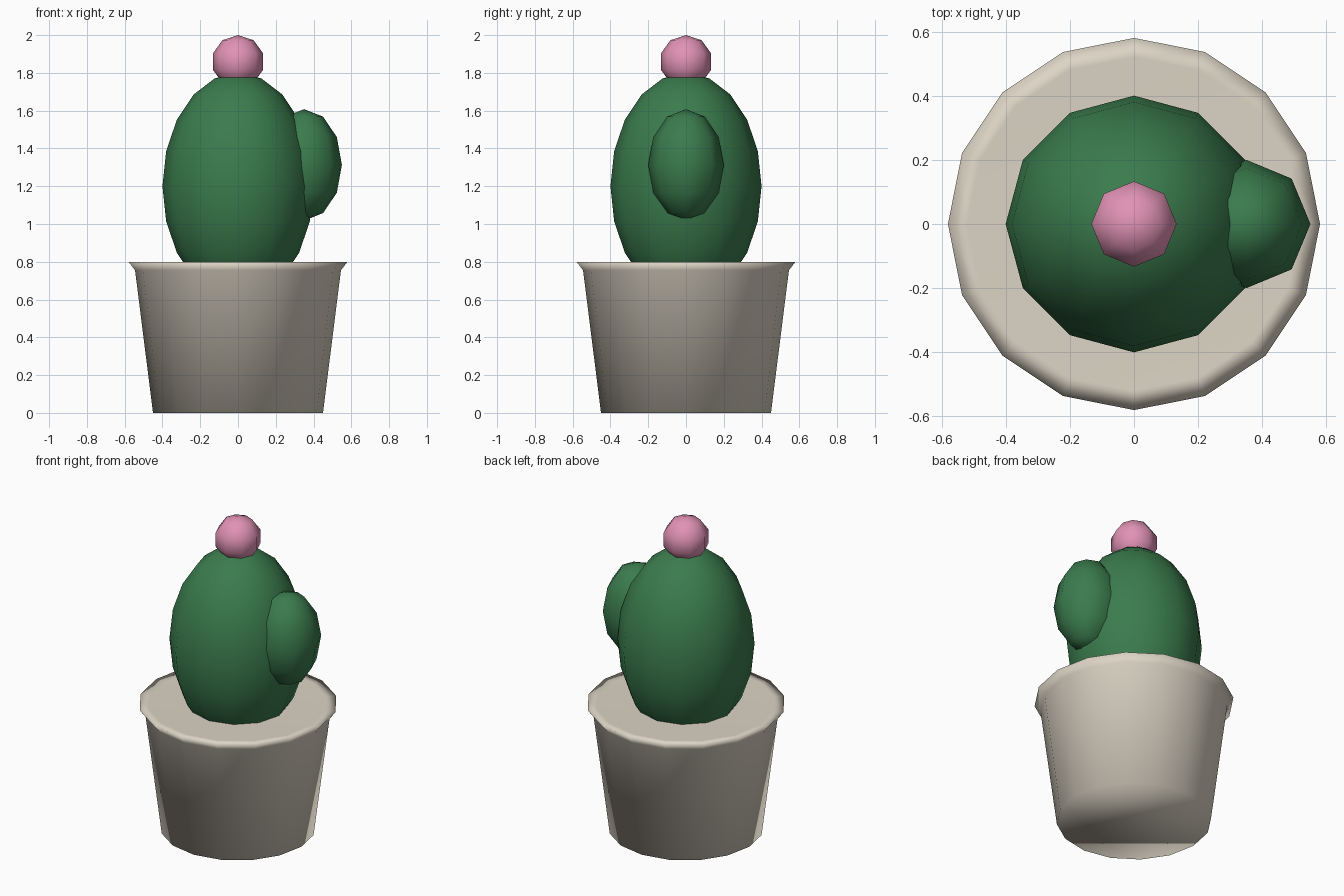
import bpy
import bmesh
from math import pi

cube = bpy.data.objects.get("Cube")
if cube:
    bpy.data.objects.remove(cube, do_unlink=True)


def material(name, rgb):
    mat = bpy.data.materials.new(name)
    mat.use_nodes = True
    colour = (*rgb, 1)
    mat.diffuse_color = colour
    mat.node_tree.nodes["Principled BSDF"].inputs["Base Color"].default_value = colour
    return mat


def finish(name, bm, mat):
    """Turn a bmesh into a smooth-shaded object."""
    bmesh.ops.recalc_face_normals(bm, faces=bm.faces)
    for face in bm.faces:
        face.smooth = True
    mesh = bpy.data.meshes.new(name)
    bm.to_mesh(mesh)
    bm.free()
    mesh.materials.append(mat)
    obj = bpy.data.objects.new(name, mesh)
    bpy.context.collection.objects.link(obj)
    return obj


def ellipsoid(name, mat, centre, size, segments, rings):
    bm = bmesh.new()
    bmesh.ops.create_uvsphere(bm, u_segments=segments, v_segments=rings, radius=1)
    bmesh.ops.scale(bm, vec=size, verts=bm.verts)
    bmesh.ops.translate(bm, vec=centre, verts=bm.verts)
    return finish(name, bm, mat)


def turned(name, mat, profile, segments):
    """Revolve an open profile of (radius, height) and cap both ends."""
    bm = bmesh.new()
    verts = [bm.verts.new((r, 0, z)) for r, z in profile]
    edges = [bm.edges.new(pair) for pair in zip(verts, verts[1:])]
    bmesh.ops.spin(bm, geom=verts + edges, axis=(0, 0, 1), cent=(0, 0, 0),
                   angle=2 * pi, steps=segments, use_merge=True)
    bmesh.ops.remove_doubles(bm, verts=bm.verts, dist=0.0001)
    bmesh.ops.holes_fill(bm, edges=[e for e in bm.edges if e.is_boundary], sides=0)
    return finish(name, bm, mat)


clay = material("pale clay", (0.72, 0.66, 0.56))
green = material("cactus green", (0.043, 0.2, 0.075))
pink = material("flower pink", (0.75, 0.29, 0.46))

# Pot with a flared rim and a filled top
turned("pot", clay, [(0.45, 0), (0.545, 0.755), (0.58, 0.8), (0.52, 0.798)], 16)

# Cactus body, side arm and flower
ellipsoid("cactus_body", green, (0, 0, 1.2), (0.4, 0.4, 0.6), 12, 10)
ellipsoid("cactus_arm", green, (0.35, 0, 1.313), (0.2, 0.2, 0.295), 8, 6)
ellipsoid("flower", pink, (0, 0, 1.86), (0.14, 0.14, 0.14), 8, 5)
